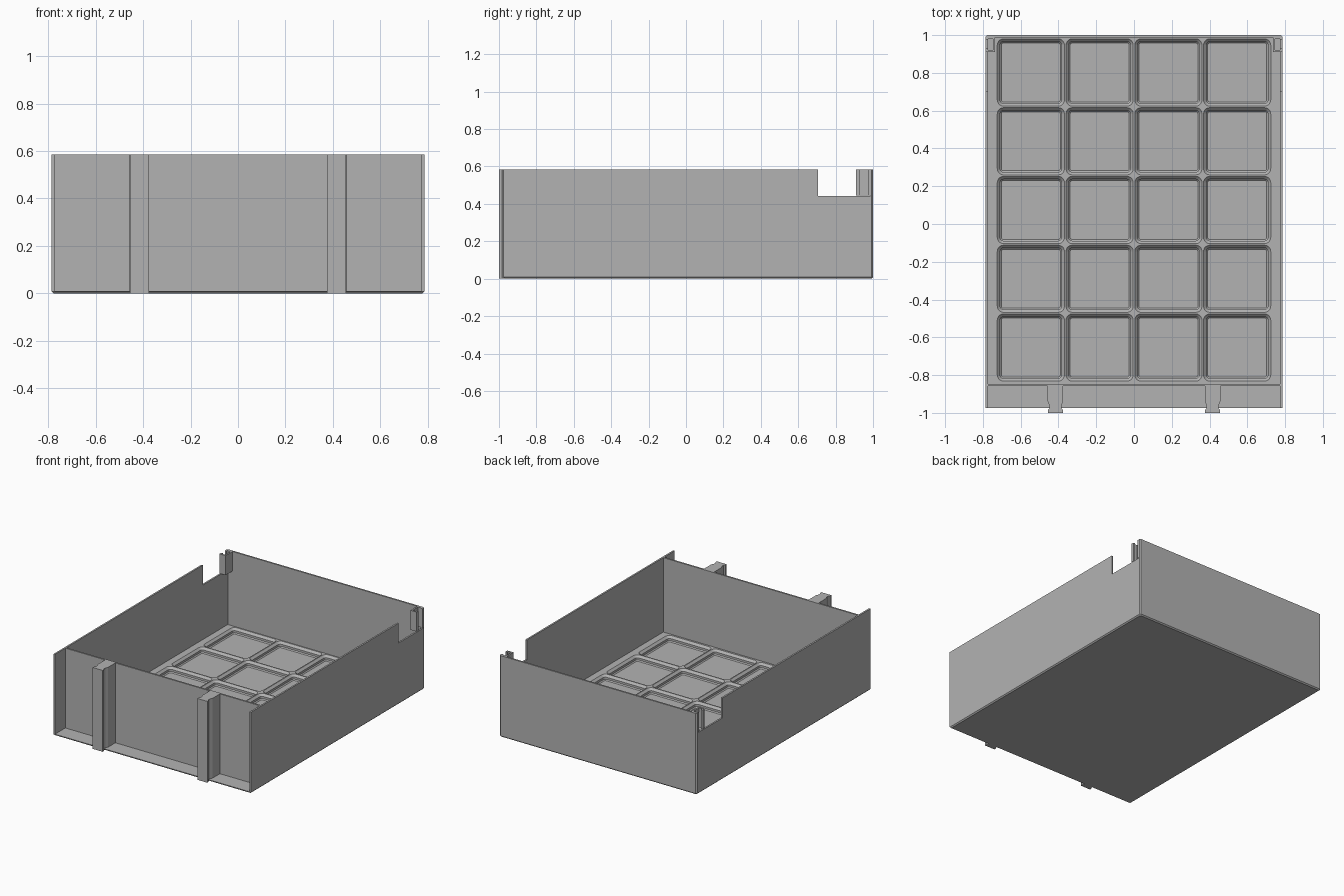
import bpy, bmesh, math

if "Cube" in bpy.data.objects:
    bpy.data.objects.remove(bpy.data.objects["Cube"])

W, BACK, FRONT, TOP = 0.785, 1.0, -0.975, 0.585   # outer tray limits
T = 0.012                                         # wall thickness
PITCH, GRID_TOP = 0.364, 0.05
GRID_BACK = 0.984

grey = bpy.data.materials.new("plain grey")
grey.diffuse_color = (0.45, 0.45, 0.45, 1)
grey.use_nodes = True
grey.node_tree.nodes["Principled BSDF"].inputs["Base Color"].default_value = grey.diffuse_color


def finish(name, bm):
    bmesh.ops.remove_doubles(bm, verts=bm.verts, dist=1e-5)
    bmesh.ops.recalc_face_normals(bm, faces=bm.faces)
    mesh = bpy.data.meshes.new(name)
    bm.to_mesh(mesh)
    bm.free()
    mesh.materials.append(grey)
    ob = bpy.data.objects.new(name, mesh)
    bpy.context.collection.objects.link(ob)
    return ob


def loft(bm, rings, caps=(True, True)):
    """Skin a list of equal-length rings of 3D points."""
    vs = [[bm.verts.new(p) for p in r] for r in rings]
    n = len(vs[0])
    for a, b in zip(vs, vs[1:]):
        for i in range(n):
            j = (i + 1) % n
            bm.faces.new((a[i], a[j], b[j], b[i]))
    if caps[0]:
        bm.faces.new(vs[0][::-1])
    if caps[1]:
        bm.faces.new(vs[-1])


def prism(name, pts, z0, z1):
    bm = bmesh.new()
    loft(bm, [[(x, y, z) for x, y in pts] for z in (z0, z1)])
    return finish(name, bm)


def rect(x0, x1, y0, y1):
    return [(x0, y0), (x1, y0), (x1, y1), (x0, y1)]


# Base plate with a chamfered lower edge and clipped rear corners
def base_ring(inset, z):
    w, f, b, c = W - inset, FRONT + inset, BACK - inset, 0.008
    return [(-w, f, z), (w, f, z), (w, b - c, z), (w - c, b, z),
            (-w + c, b, z), (-w, b - c, z)]


bm = bmesh.new()
loft(bm, [base_ring(0.008, 0), base_ring(0, 0.008), base_ring(0, 0.011)])
finish("base_plate", bm)

# Side and rear walls as one U-shaped extrusion, notched near the back
c = 0.008
outline = [(-W, FRONT), (-W + T, FRONT), (-W + T, BACK - T), (W - T, BACK - T),
           (W - T, FRONT), (W, FRONT), (W, BACK - c), (W - c, BACK),
           (-W + c, BACK), (-W, BACK - c)]
walls = prism("outer_walls", outline, 0.011, TOP)
cutter = prism("notch_cutter", rect(-1, 1, 0.705, 0.986), 0.442, 0.8)
cutter.hide_render = True
cutter.hide_viewport = True
cutter.display_type = 'WIRE'
cut = walls.modifiers.new("notches", 'BOOLEAN')
cut.operation = 'DIFFERENCE'
cut.solver = 'EXACT'
cut.object = cutter
bpy.context.view_layer.objects.active = walls
bpy.ops.object.modifier_apply(modifier=cut.name)
bpy.data.objects.remove(cutter)

# Recessed front wall
prism("front_wall", rect(-W + T, W - T, -0.858, -0.846), 0.011, TOP)


# Floor grid: shallow rounded pockets with stepped sloping sides
def pocket_ring(cx, cy, inset, radius, z):
    h = PITCH / 2 - inset
    pts = []
    for k, (sx, sy) in enumerate([(1, 1), (-1, 1), (-1, -1), (1, -1)]):
        for i in range(6):
            a = math.pi / 2 * (k + i / 5)
            pts.append((cx + sx * (h - radius) + radius * math.cos(a),
                        cy + sy * (h - radius) + radius * math.sin(a), z))
    return pts


bm = bmesh.new()
for i in range(4):
    for j in range(5):
        cx = (i - 1.5) * PITCH
        cy = GRID_BACK - (j + 0.5) * PITCH
        # flat rim between the square cell and the rounded opening
        for k in range(4):
            ring = pocket_ring(cx, cy, 0.004, 0.033, GRID_TOP)
            sx, sy = [(1, 1), (-1, 1), (-1, -1), (1, -1)][k]
            corner = (cx + sx * PITCH / 2, cy + sy * PITCH / 2, GRID_TOP)
            arc = ring[k * 6:k * 6 + 6]
            bm.faces.new([bm.verts.new(p) for p in [corner] + arc[::-1]])
            nx, ny = [(-1, 1), (-1, -1), (1, -1), (1, 1)][k]
            after = (cx + nx * PITCH / 2, cy + ny * PITCH / 2, GRID_TOP)
            side = [corner, after, ring[(k * 6 + 6) % 24], arc[-1]]
            bm.faces.new([bm.verts.new(p) for p in side])
        loft(bm, [pocket_ring(cx, cy, *s) for s in (
            (0.004, 0.033, GRID_TOP), (0.019, 0.018, 0.035),
            (0.019, 0.018, 0.020), (0.026, 0.011, 0.013))], caps=(False, True))
# flat margins around the pockets
gx, gf = 2 * PITCH, GRID_BACK - 5 * PITCH
for x0, x1, y0, y1 in ((-W + T, -gx, -0.846, BACK - T), (gx, W - T, -0.846, BACK - T),
                       (-gx, gx, GRID_BACK, BACK - T), (-gx, gx, -0.846, gf)):
    bm.faces.new([bm.verts.new((x, y, GRID_TOP)) for x, y in rect(x0, x1, y0, y1)])
bmesh.ops.remove_doubles(bm, verts=bm.verts, dist=1e-5)
bmesh.ops.recalc_face_normals(bm, faces=bm.faces)
grid = finish("floor_grid", bm)
# open surface: make sure it faces up
if sum(p.normal.z * p.area for p in grid.data.polygons) < 0:
    grid.data.flip_normals()

# Dovetail rails on the front and matching channel clips at the rear corners
half = [(0.041, -0.857), (0.041, -0.940), (0.032, -0.960),
        (0.032, -0.975), (0.040, -0.985), (0.040, -1.0)]
rail = half + [(-x, y) for x, y in half[::-1]]
clip = [(0.785, 0.910), (0.735, 0.910), (0.735, 0.990), (0.785, 0.990),
        (0.785, 0.974), (0.772, 0.974), (0.772, 0.980), (0.746, 0.980),
        (0.746, 0.920), (0.772, 0.920), (0.772, 0.930), (0.785, 0.930)]
for side, s in (("left", -1), ("right", 1)):
    prism(side + "_front_rail", [(x + s * 0.416, y) for x, y in rail], 0, TOP)
    prism(side + "_rear_clip", [(s * x, y) for x, y in clip], 0.445, TOP)
